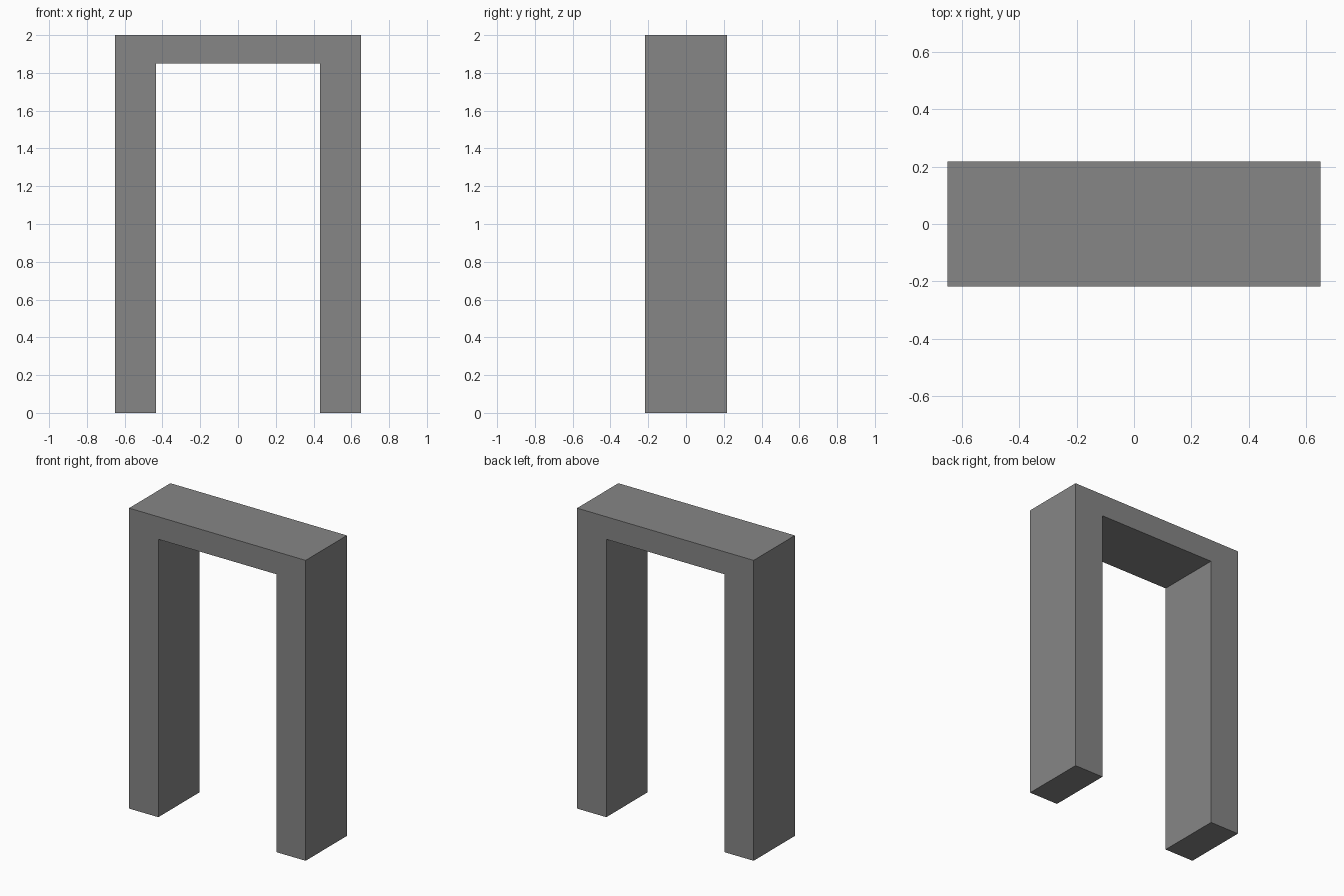
import bpy
import bmesh

cube = bpy.data.objects.get("Cube")
if cube:
    bpy.data.objects.remove(cube, do_unlink=True)

HALF_WIDTH, HALF_OPENING = 0.65, 0.435
HALF_DEPTH = 0.217
HEIGHT, OPENING_HEIGHT = 2.0, 1.85

# Plain grey finish
grey = bpy.data.materials.new("mid_grey")
colour = (0.24, 0.24, 0.24, 1)
grey.use_nodes = True
grey.diffuse_color = colour
grey.node_tree.nodes["Principled BSDF"].inputs["Base Color"].default_value = colour

# Doorway outline: right half, mirrored to the left
half = [(HALF_WIDTH, HEIGHT), (HALF_WIDTH, 0),
        (HALF_OPENING, 0), (HALF_OPENING, OPENING_HEIGHT)]
outline = half + [(-x, z) for x, z in reversed(half)]

# Extrude the outline from front to back as one seamless frame
bm = bmesh.new()
face = bm.faces.new([bm.verts.new((x, -HALF_DEPTH, z)) for x, z in outline])
extruded = bmesh.ops.extrude_face_region(bm, geom=[face], use_keep_orig=True)
moved = [v for v in extruded["geom"] if isinstance(v, bmesh.types.BMVert)]
bmesh.ops.translate(bm, verts=moved, vec=(0, 2 * HALF_DEPTH, 0))
bmesh.ops.recalc_face_normals(bm, faces=bm.faces)

mesh = bpy.data.meshes.new("door_frame")
bm.to_mesh(mesh)
bm.free()
mesh.materials.append(grey)
frame = bpy.data.objects.new("door_frame", mesh)
bpy.context.collection.objects.link(frame)
